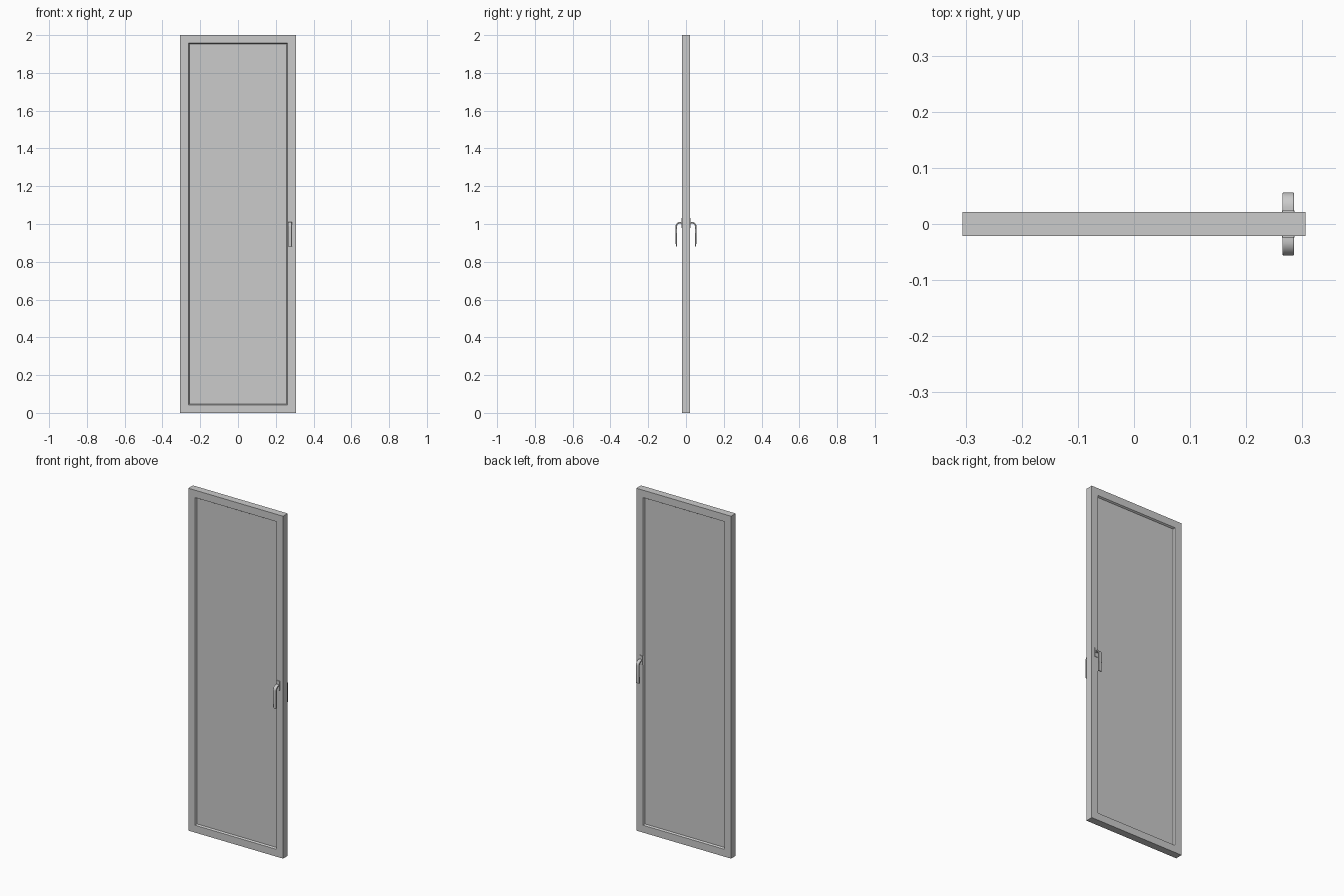
import bpy, bmesh, math
from mathutils import Vector

if "Cube" in bpy.data.objects:
    bpy.data.objects.remove(bpy.data.objects["Cube"])

W, H, D = 0.306, 2.0, 0.0215      # half width, height, half depth
HX = 0.275                        # handle position in x


def finish(name, bm, bevel=0, segs=2, smooth=False, mirror=False):
    bmesh.ops.recalc_face_normals(bm, faces=bm.faces)
    me = bpy.data.meshes.new(name)
    bm.to_mesh(me)
    bm.free()
    ob = bpy.data.objects.new(name, me)
    bpy.context.collection.objects.link(ob)
    if bevel:
        m = ob.modifiers.new("bevel", 'BEVEL')
        m.width, m.segments, m.limit_method = bevel, segs, 'ANGLE'
        m.angle_limit = math.radians(40)
    if mirror:
        m = ob.modifiers.new("mirror", 'MIRROR')
        m.use_axis = (False, True, False)
    if smooth:
        bpy.ops.object.select_all(action='DESELECT')
        ob.select_set(True)
        bpy.context.view_layer.objects.active = ob
        bpy.ops.object.shade_smooth_by_angle(angle=math.radians(35))
    return ob


def box(name, x0, x1, y0, y1, z0, z1, **kw):
    bm = bmesh.new()
    bmesh.ops.create_cube(bm, size=1)
    for v in bm.verts:
        v.co = Vector(((x0 + x1) / 2 + v.co.x * (x1 - x0),
                       (y0 + y1) / 2 + v.co.y * (y1 - y0),
                       (z0 + z1) / 2 + v.co.z * (z1 - z0)))
    return finish(name, bm, **kw)


# Door frame: mitred profile (inset, y) swept around the rectangle
profile = [(0, -D), (0.043, -D), (0.048, -0.013), (0.048, 0.013), (0.043, D), (0, D)]
bm = bmesh.new()
rings = []
for o, y in profile:
    rings.append([bm.verts.new((sx * (W - o), y, z)) for sx, z in
                  ((-1, o), (1, o), (1, H - o), (-1, H - o))])
for i, a in enumerate(rings):
    b = rings[(i + 1) % len(rings)]
    for k in range(4):
        n = (k + 1) % 4
        bm.faces.new((a[k], a[n], b[n], b[k]))
finish("door_frame", bm)

# Recessed panel
box("door_panel", -W + 0.046, W - 0.046, -0.011, 0.011, 0.046, H - 0.046)

# Handle backplates
box("handle_backplate", HX - 0.011, HX + 0.011, -D - 0.003, -D + 0.002, 0.978, 1.032,
    bevel=0.0012, smooth=True, mirror=True)

# Lever handles: bent strip outline in yz, extruded across x
r_out, t = 0.026, 0.008
cy, cz = -0.056 + r_out, 1.011 - r_out
arc = [math.pi / 2 + math.pi / 2 * i / 10 for i in range(11)]
outer = [(-D + 0.002, 1.011)] + [(cy + r_out * math.cos(a), cz + r_out * math.sin(a)) for a in arc]
outer.append((-0.054, 0.88))
inner = [(-D + 0.002, 1.011 - t)] + [(cy + (r_out - t) * math.cos(a), cz + (r_out - t) * math.sin(a)) for a in arc]
inner.append((-0.047, 0.88))
bm = bmesh.new()
sides = []
for x in (HX - 0.0105, HX + 0.0105):
    sides.append(([bm.verts.new((x, *p)) for p in outer], [bm.verts.new((x, *p)) for p in inner]))
(ao, ai), (bo, bi) = sides
for i in range(len(outer) - 1):
    for p, q in ((ao, bo), (bo, bi), (bi, ai), (ai, ao)):
        bm.faces.new((p[i], p[i + 1], q[i + 1], q[i]))
for i in (0, -1):
    bm.faces.new((ao[i], bo[i], bi[i], ai[i]))
finish("handle_lever", bm, bevel=0.0025, segs=3, smooth=True, mirror=True)
